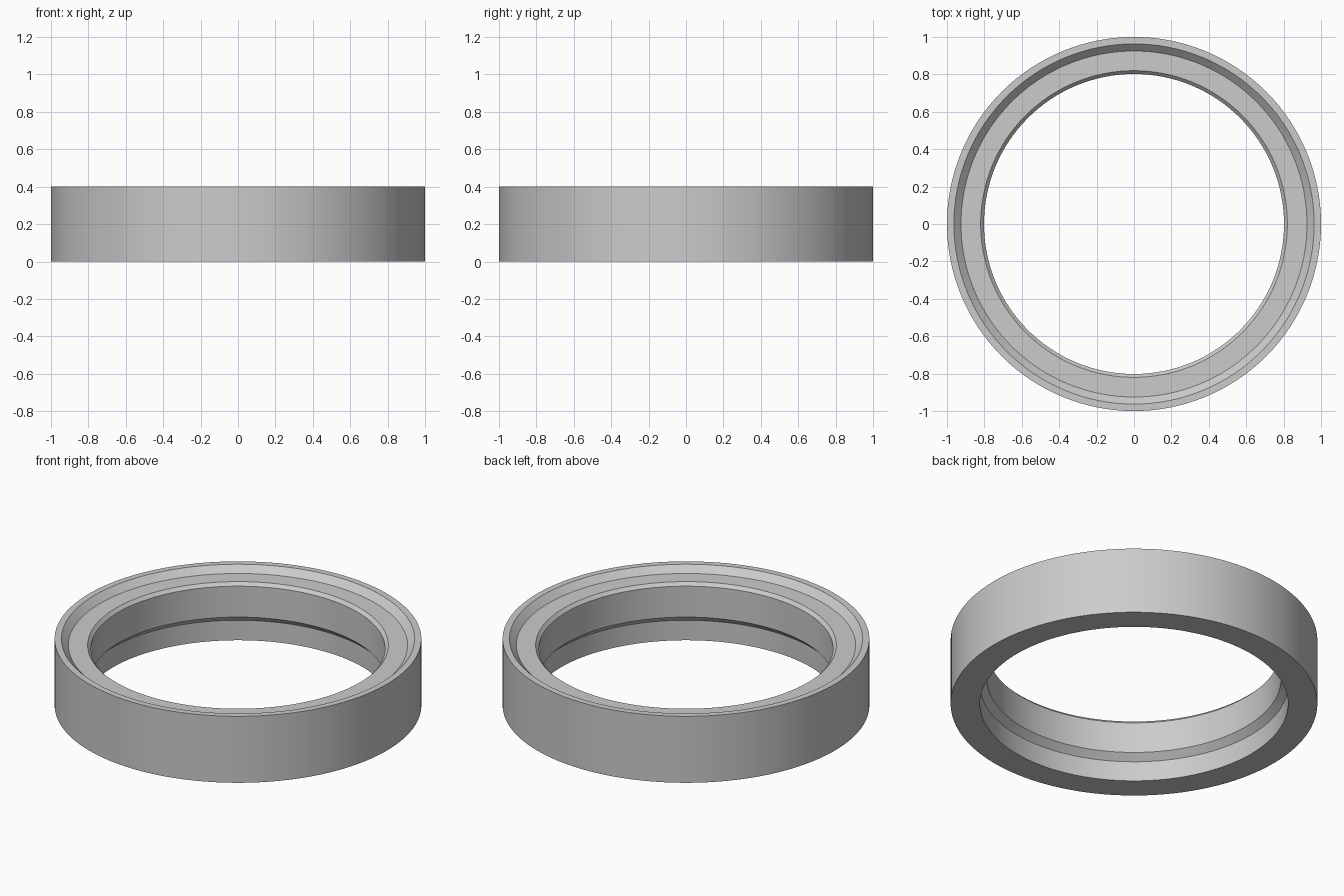
import bpy
import bmesh
from math import cos, sin, tau

if "Cube" in bpy.data.objects:
    bpy.data.objects.remove(bpy.data.objects["Cube"], do_unlink=True)

SEGMENTS = 128

# Ring cross-section as (radius, height), counter-clockwise from the bottom outside
PROFILE = [
    (1.0, 0.0), (1.0, 0.4),          # outer wall
    (0.963, 0.4), (0.925, 0.362),    # rim and its inner chamfer
    (0.82, 0.362), (0.802, 0.343),   # recessed seat and bore chamfer
    (0.802, 0.157), (0.84, 0.12),    # bore and lower flare
    (0.84, 0.0),                     # wider lower bore
]


def make_material(name, colour):
    mat = bpy.data.materials.new(name)
    mat.use_nodes = True
    mat.diffuse_color = colour
    mat.node_tree.nodes["Principled BSDF"].inputs["Base Color"].default_value = colour
    return mat


def lathe(name, profile, mat):
    """Revolve a closed profile around the z axis."""
    bm = bmesh.new()
    rings = []
    for i in range(SEGMENTS):
        a = tau * i / SEGMENTS
        rings.append([bm.verts.new((r * cos(a), r * sin(a), z)) for r, z in profile])
    n = len(profile)
    for i, ring in enumerate(rings):
        following = rings[(i + 1) % SEGMENTS]
        for j in range(n):
            k = (j + 1) % n
            bm.faces.new((ring[j], following[j], following[k], ring[k]))
    bmesh.ops.recalc_face_normals(bm, faces=bm.faces)
    mesh = bpy.data.meshes.new(name)
    bm.to_mesh(mesh)
    bm.free()
    mesh.materials.append(mat)
    obj = bpy.data.objects.new(name, mesh)
    bpy.context.collection.objects.link(obj)
    return obj


grey = make_material("light_grey", (0.6, 0.6, 0.6, 1.0))
ring = lathe("stepped_ring", PROFILE, grey)

# Smooth round walls, sharp step edges
bpy.ops.object.select_all(action="DESELECT")
ring.select_set(True)
bpy.context.view_layer.objects.active = ring
bpy.ops.object.shade_smooth_by_angle(angle=0.5)
